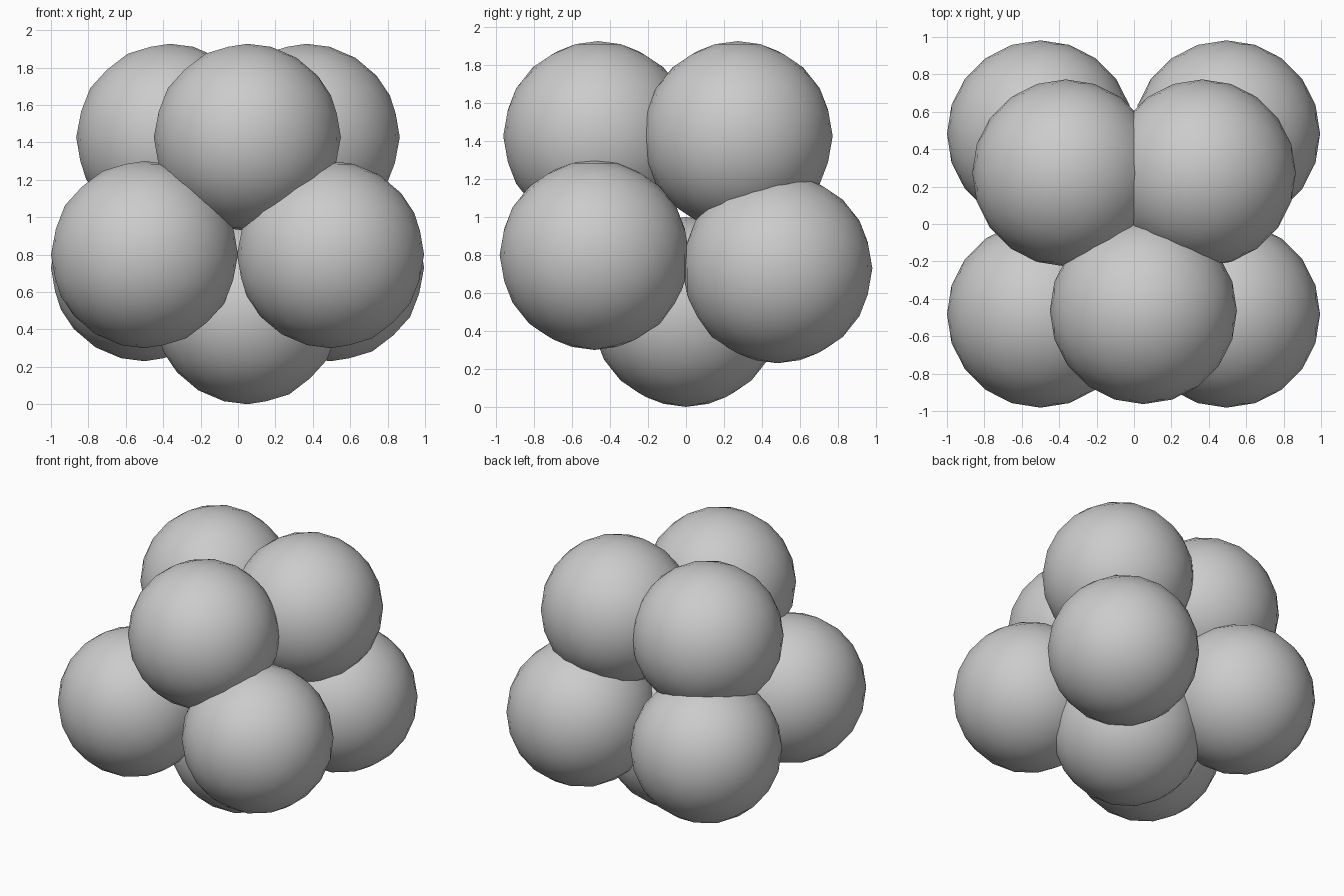
import bpy

if "Cube" in bpy.data.objects:
    bpy.data.objects.remove(bpy.data.objects["Cube"])

R = 0.5


def ball(name, x, y, z):
    """Smooth-shaded low-subdivision ball."""
    bpy.ops.mesh.primitive_ico_sphere_add(subdivisions=3, radius=R, location=(x, y, z))
    obj = bpy.context.object
    obj.name = name
    bpy.ops.object.shade_smooth()
    return obj


# single ball at the bottom
ball("bottom_ball", 0.05, 0.0, 0.5)

# middle ring of four, front pair slightly higher
for side, x in (("left", -0.5), ("right", 0.495)):
    ball(f"middle_front_{side}_ball", x, -0.482, 0.80)
    ball(f"middle_back_{side}_ball", x, 0.482, 0.73)

# top cluster of three
ball("top_front_ball", 0.05, -0.463, 1.427)
for side, x in (("left", -0.365), ("right", 0.365)):
    ball(f"top_back_{side}_ball", x, 0.273, 1.427)
